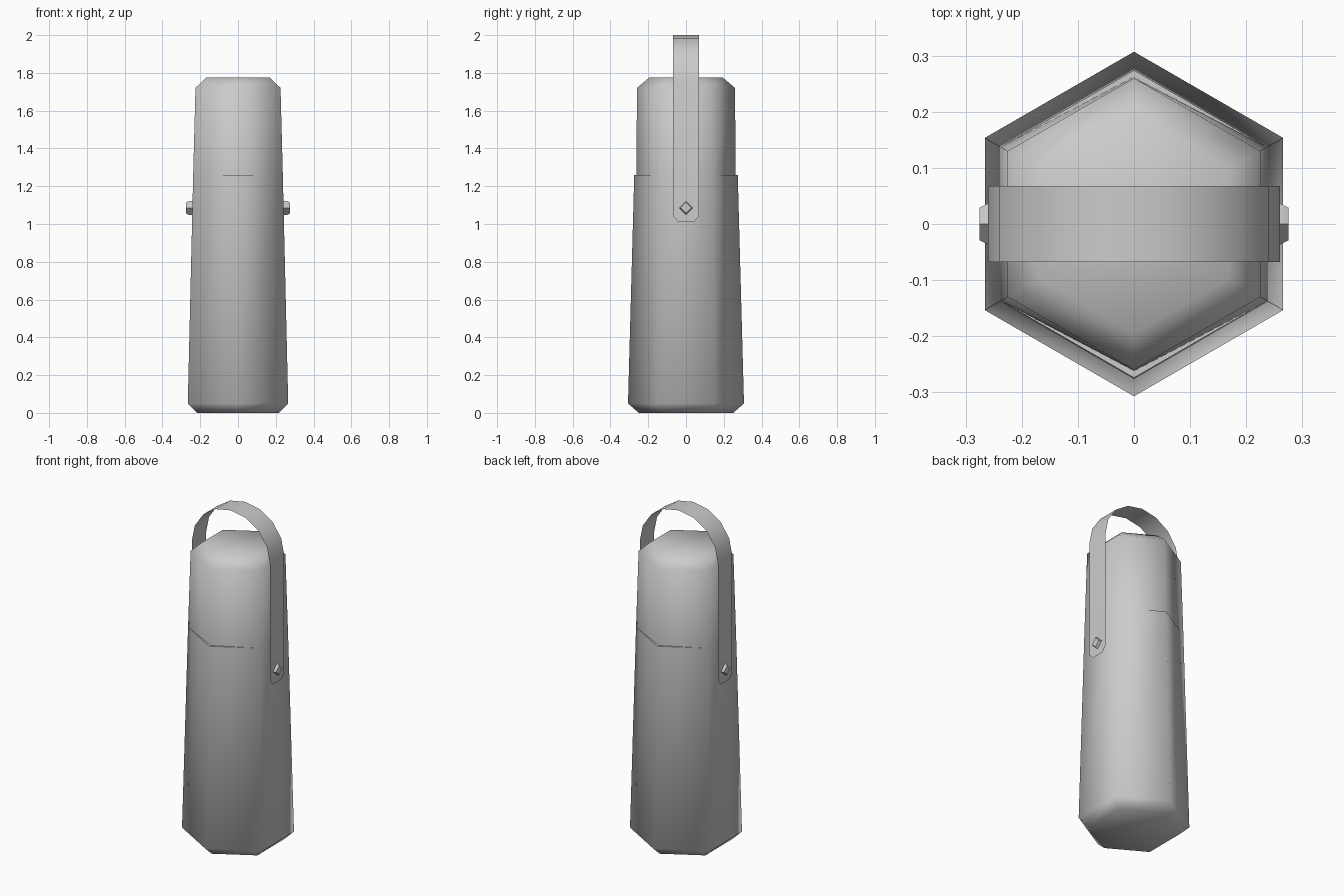
import bpy
import bmesh
import math
from mathutils import Vector

cube = bpy.data.objects.get("Cube")
if cube:
    bpy.data.objects.remove(cube, do_unlink=True)

grey = bpy.data.materials.new("plain grey")
grey.use_nodes = True
colour = (0.6, 0.6, 0.6, 1)
grey.diffuse_color = colour
grey.node_tree.nodes["Principled BSDF"].inputs["Base Color"].default_value = colour


def finish(bm, name, angle):
    """Turn a bmesh into a smooth-shaded grey object."""
    mesh = bpy.data.meshes.new(name)
    bm.to_mesh(mesh)
    bm.free()
    mesh.materials.append(grey)
    obj = bpy.data.objects.new(name, mesh)
    bpy.context.collection.objects.link(obj)
    bpy.ops.object.select_all(action="DESELECT")
    obj.select_set(True)
    bpy.context.view_layer.objects.active = obj
    bpy.ops.object.shade_smooth_by_angle(angle=math.radians(angle))
    return obj


def loft(bm, rings, caps=True):
    """Skin closed rings of points."""
    loops = [[bm.verts.new(p) for p in ring] for ring in rings]
    for low, high in zip(loops, loops[1:]):
        for i in range(len(low)):
            j = (i + 1) % len(low)
            bm.faces.new((low[i], low[j], high[j], high[i]))
    if caps:
        bm.faces.new(loops[0][::-1])
        bm.faces.new(loops[-1])
    bmesh.ops.remove_doubles(bm, verts=bm.verts, dist=0.0005)
    bmesh.ops.recalc_face_normals(bm, faces=bm.faces)


def hexagon(radius, z, ridge=None):
    """Six-sided ring with its ridges front and back; ridge overrides their depth."""
    points = []
    for i in range(6):
        a = math.radians(30 + 60 * i)
        p = Vector((radius * math.cos(a), radius * math.sin(a), z))
        if ridge and i in (1, 4):
            p.y = math.copysign(ridge, p.y)
        points.append(p)
    return points


# Tapered body with bevelled ends and a shallow ledge front and back
bm = bmesh.new()
loft(bm, [hexagon(0.25, 0), hexagon(0.307, 0.05), hexagon(0.274, 1.26),
          hexagon(0.274, 1.26, ridge=0.262), hexagon(0.26, 1.72),
          hexagon(0.195, 1.775)])
finish(bm, "body", 65)

# Thin carrying strap: a straight leg on each side joined by an arch
reach, half, spring, top = 0.26, 0.068, 1.75, 2.0
path = [(reach, 1.01, 0.04), (reach, 1.04, half)]
steps = 8
for i in range(steps + 1):
    a = math.pi * i / steps
    path.append((reach * math.cos(a), spring + (top - spring) * math.sin(a), half))
path += [(-reach, 1.04, half), (-reach, 1.01, 0.04)]
bm = bmesh.new()
pairs = [[bm.verts.new((x, s * w, z)) for s in (-1, 1)] for x, z, w in path]
for a, b in zip(pairs, pairs[1:]):
    bm.faces.new((a[0], a[1], b[1], b[0]))
finish(bm, "carrying_strap", 40)

# Four-sided tapered pivot knobs
for side, label in ((1, "left"), (-1, "right")):
    bm = bmesh.new()
    rings = []
    for x, r in ((0.235, 0.038), (0.262, 0.036), (0.275, 0.029)):
        rings.append([(side * x, r * math.cos(i * math.pi / 2),
                       1.085 + r * math.sin(i * math.pi / 2)) for i in range(4)])
    loft(bm, rings)
    finish(bm, label + "_pivot_knob", 30)
